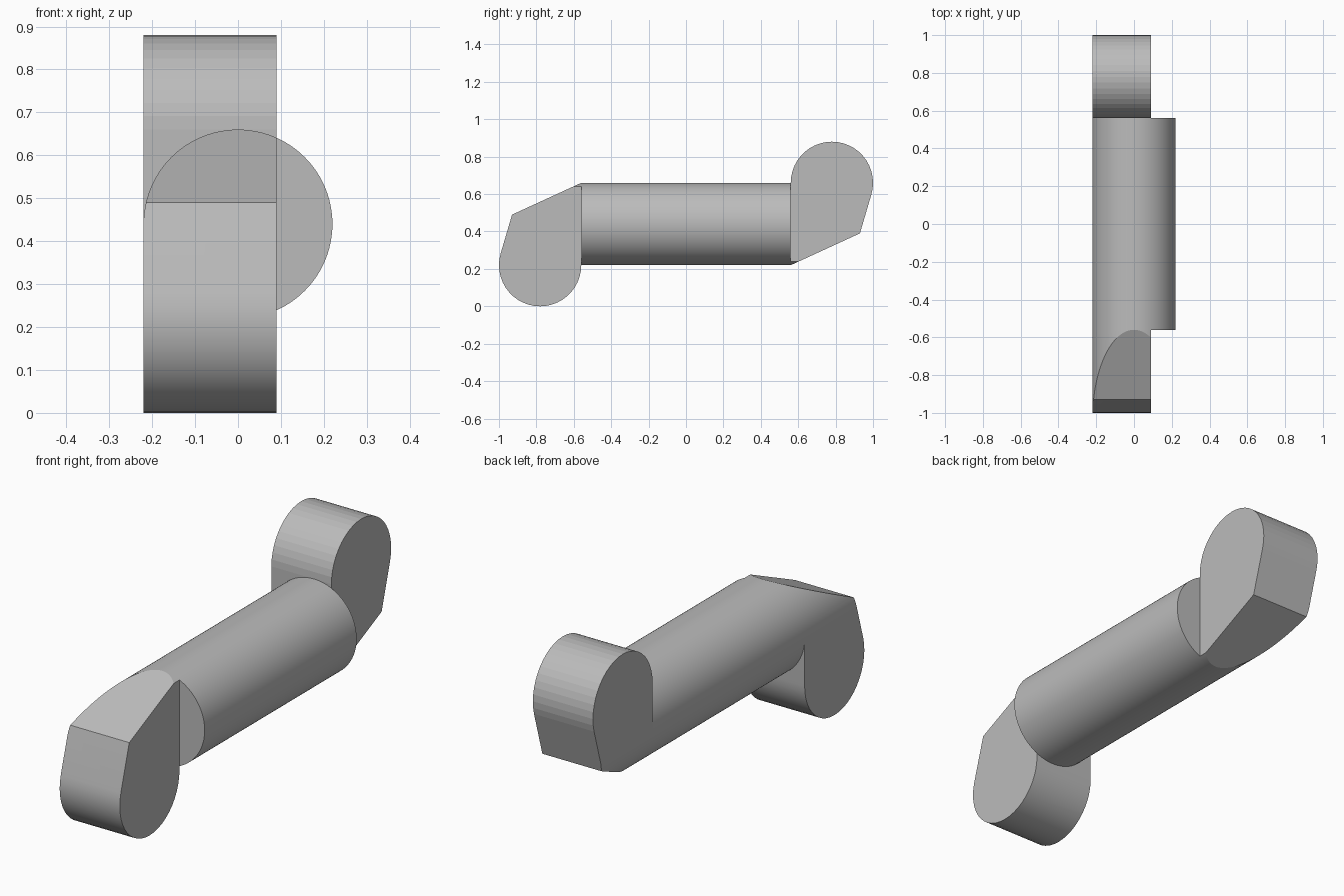
import bpy, bmesh, math
from mathutils import Matrix

if "Cube" in bpy.data.objects:
    bpy.data.objects.remove(bpy.data.objects["Cube"], do_unlink=True)

R = 0.22            # radius of the bar and of the rounded hook ends
MID = 0.44          # height of the bar axis
END = 0.56          # half length of the bar
SIDE = 0.09         # flat side of the hooks

grey = bpy.data.materials.new("plain_grey")
grey.use_nodes = True
colour = (0.5, 0.5, 0.5, 1)
grey.diffuse_color = colour
grey.node_tree.nodes["Principled BSDF"].inputs["Base Color"].default_value = colour


def prism(name, points, offset):
    """Extrude a closed outline of 3D points along offset."""
    bm = bmesh.new()
    face = bm.faces.new([bm.verts.new(p) for p in points])
    top = bmesh.ops.extrude_face_region(bm, geom=[face])["geom"]
    bmesh.ops.translate(bm, vec=offset, verts=[v for v in top if isinstance(v, bmesh.types.BMVert)])
    bmesh.ops.recalc_face_normals(bm, faces=bm.faces)
    mesh = bpy.data.meshes.new(name)
    bm.to_mesh(mesh)
    bm.free()
    mesh.materials.append(grey)
    obj = bpy.data.objects.new(name, mesh)
    bpy.context.collection.objects.link(obj)
    return obj


def activate(obj):
    bpy.ops.object.select_all(action='DESELECT')
    obj.select_set(True)
    bpy.context.view_layer.objects.active = obj


def arc(start, end, steps):
    """Unit circle points between two angles in degrees."""
    angles = [math.radians(start + (end - start) * i / steps) for i in range(steps + 1)]
    return [(math.cos(a), math.sin(a)) for a in angles]


# Central round bar
circle = arc(0, 360, 96)[:-1]
bar = prism("round_bar", [(R * c, -END, MID + R * s) for c, s in circle], (0, 2 * END, 0))
activate(bar)
bpy.ops.object.shade_smooth_by_angle(angle=math.radians(20))

# Hook outline: rounded bottom, slanted outer edge and sloping top
outline = [(-END, MID + R), (-0.93, 0.49)]
outline += [(-END - R + R * c, R + R * s) for c, s in arc(164, 360, 24)]


def hook(name):
    obj = prism(name, [(-R, y, z) for y, z in outline], (R + SIDE, 0, 0))
    # Arch that rounds the upper half flush with the bar
    arch = [(R * c, -1.2, MID + R * s) for c, s in arc(0, 180, 48)]
    arch += [(-R, -1.2, -0.2), (R, -1.2, -0.2)]
    cutter = prism("arch_cutter", arch, (0, 1, 0))
    cutter.hide_render = True
    mod = obj.modifiers.new("round_top", 'BOOLEAN')
    mod.operation = 'INTERSECT'
    mod.solver = 'EXACT'
    mod.object = cutter
    activate(obj)
    bpy.ops.object.modifier_apply(modifier=mod.name)
    bpy.data.objects.remove(cutter, do_unlink=True)
    return obj


front_hook = hook("front_hook")
back_hook = hook("back_hook")

# The back hook is the front one turned half round about the crosswise axis
centre = Matrix.Translation((0, 0, MID))
back_hook.data.transform(centre @ Matrix.Rotation(math.pi, 4, 'X') @ centre.inverted())

for obj in (front_hook, back_hook):
    activate(obj)
    bpy.ops.object.shade_smooth_by_angle(angle=math.radians(20))

# The back hook keeps a faceted rounded end
for face in back_hook.data.polygons:
    if abs(face.normal.x) < 0.01:
        face.use_smooth = False
